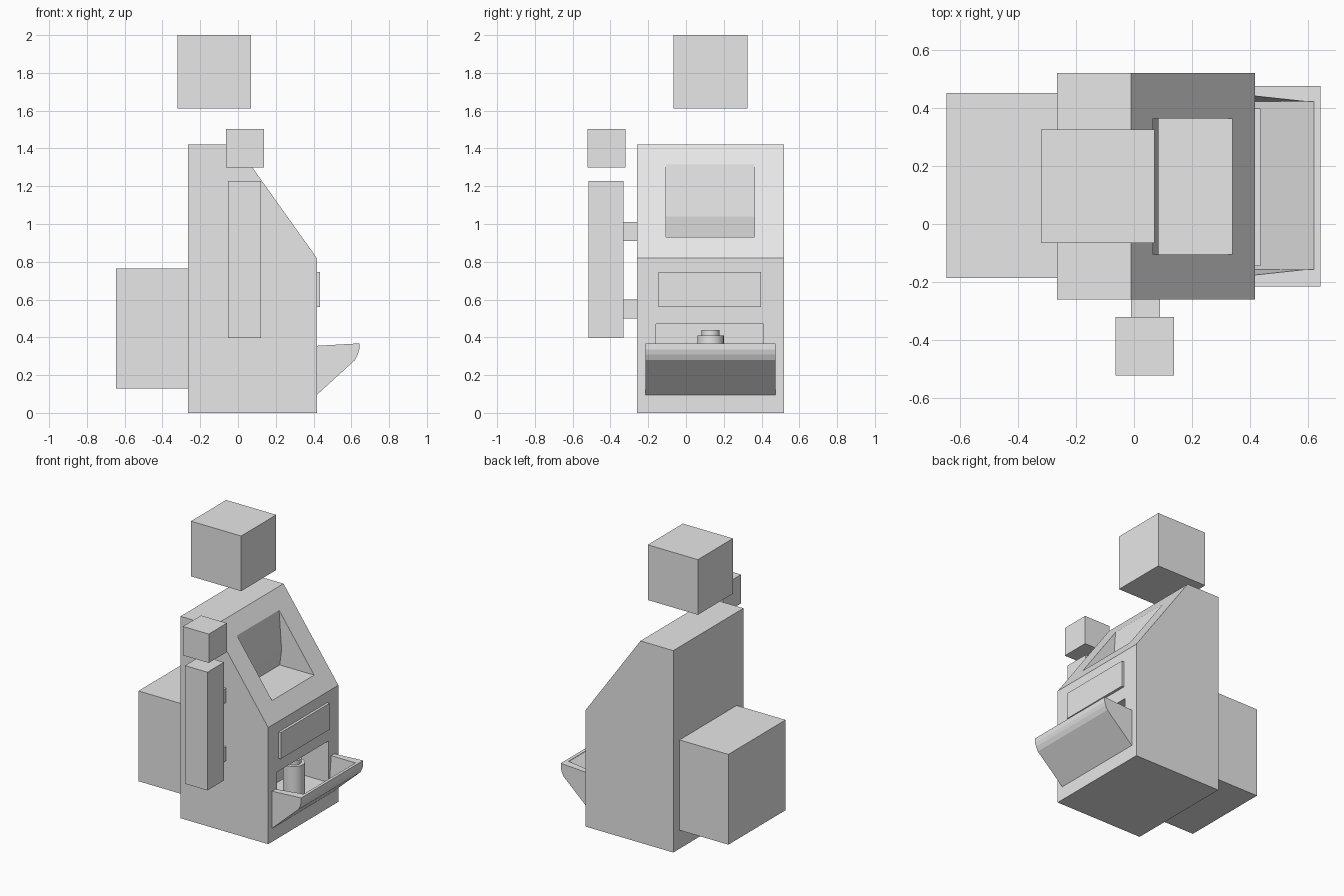
import bpy
import bmesh
import math

default = bpy.data.objects.get("Cube")
if default:
    bpy.data.objects.remove(default, do_unlink=True)

# One plain grey finish for every part
GREY = (0.8, 0.8, 0.8, 1.0)
grey = bpy.data.materials.new("plain_grey")
grey.use_nodes = True
grey.diffuse_color = GREY
for node in grey.node_tree.nodes:
    if node.type == 'BSDF_PRINCIPLED':
        node.inputs["Base Color"].default_value = GREY


def finish(name, bm):
    bmesh.ops.recalc_face_normals(bm, faces=bm.faces)
    mesh = bpy.data.meshes.new(name)
    bm.to_mesh(mesh)
    bm.free()
    mesh.materials.append(grey)
    obj = bpy.data.objects.new(name, mesh)
    bpy.context.collection.objects.link(obj)
    return obj


def prism(name, profile, y0, y1):
    """Extrude an x-z profile along y; a third value widens that point."""
    bm = bmesh.new()
    pts = [(p[0], p[1], p[2] if len(p) > 2 else 0) for p in profile]
    near = [bm.verts.new((x, y0 - g, z)) for x, z, g in pts]
    far = [bm.verts.new((x, y1 + g, z)) for x, z, g in pts]
    bm.faces.new(near)
    bm.faces.new(far)
    for i in range(len(pts)):
        j = (i + 1) % len(pts)
        bm.faces.new((near[i], near[j], far[j], far[i]))
    return finish(name, bm)


def box(name, x0, x1, y0, y1, z0, z1):
    return prism(name, [(x0, z0), (x1, z0), (x1, z1), (x0, z1)], y0, y1)


def carve(target, cutter):
    """Cut one solid from another and discard the cutter."""
    cutter.hide_render = True
    mod = target.modifiers.new("cut", 'BOOLEAN')
    mod.operation = 'DIFFERENCE'
    mod.solver = 'EXACT'
    mod.object = cutter
    bpy.ops.object.select_all(action='DESELECT')
    target.select_set(True)
    bpy.context.view_layer.objects.active = target
    bpy.ops.object.modifier_apply(modifier=mod.name)
    bpy.data.objects.remove(cutter, do_unlink=True)


def cylinder(name, x, y, radius, z0, z1):
    bpy.ops.mesh.primitive_cylinder_add(vertices=32, radius=radius, depth=z1 - z0,
                                        location=(x, y, (z0 + z1) / 2))
    obj = bpy.context.object
    obj.name = name
    obj.data.materials.append(grey)
    bpy.ops.object.shade_smooth_by_angle(angle=math.radians(35))


# Cabinet with a sloping upper front
cabinet = prism("cabinet", [(-.265, 0), (.417, 0), (.417, .82), (-.01, 1.42),
                            (-.265, 1.42)], -.26, .52)
# Sunken screen bay and dispensing bay
carve(cabinet, prism("screen_cutter", [(.065, 1.32), (.085, 1.04), (.07, .93), (.34, .93),
                                       (.42, .99), (.146, 1.378)], -.105, .363))
carve(cabinet, box("bay_cutter", .15, .5, -.16, .41, .178, .47))

# Hollow tray sticking out below the bay
tray = prism("tray", [(.417, .095), (.62, .28), (.635, .31), (.642, .335), (.642, .368),
                      (.417, .355)], -.215, .475)
carve(tray, prism("tray_cutter", [(.4, .162), (.62, .364), (.62, .4), (.4, .4, .025)],
                  -.157, .422))

# Stepped container in the bay
cylinder("container", .345, .13, .07, .178, .41)
cylinder("container_cap", .345, .13, .047, .41, .44)

# Front plate and rear housing
box("front_plate", .417, .435, -.145, .397, .56, .745)
box("rear_housing", -.645, -.265, -.185, .45, .13, .765)

# Side column held by two brackets
box("side_column", -.052, .123, -.515, -.332, .397, 1.228)
for label, z in (("lower", .5), ("upper", .91)):
    box(label + "_bracket", -.01, .09, -.332, -.26, z, z + .1)

# Floating blocks above the column and the cabinet
box("small_block", -.063, .138, -.522, -.32, 1.3, 1.503)
box("large_block", -.32, .07, -.065, .325, 1.612, 2)
